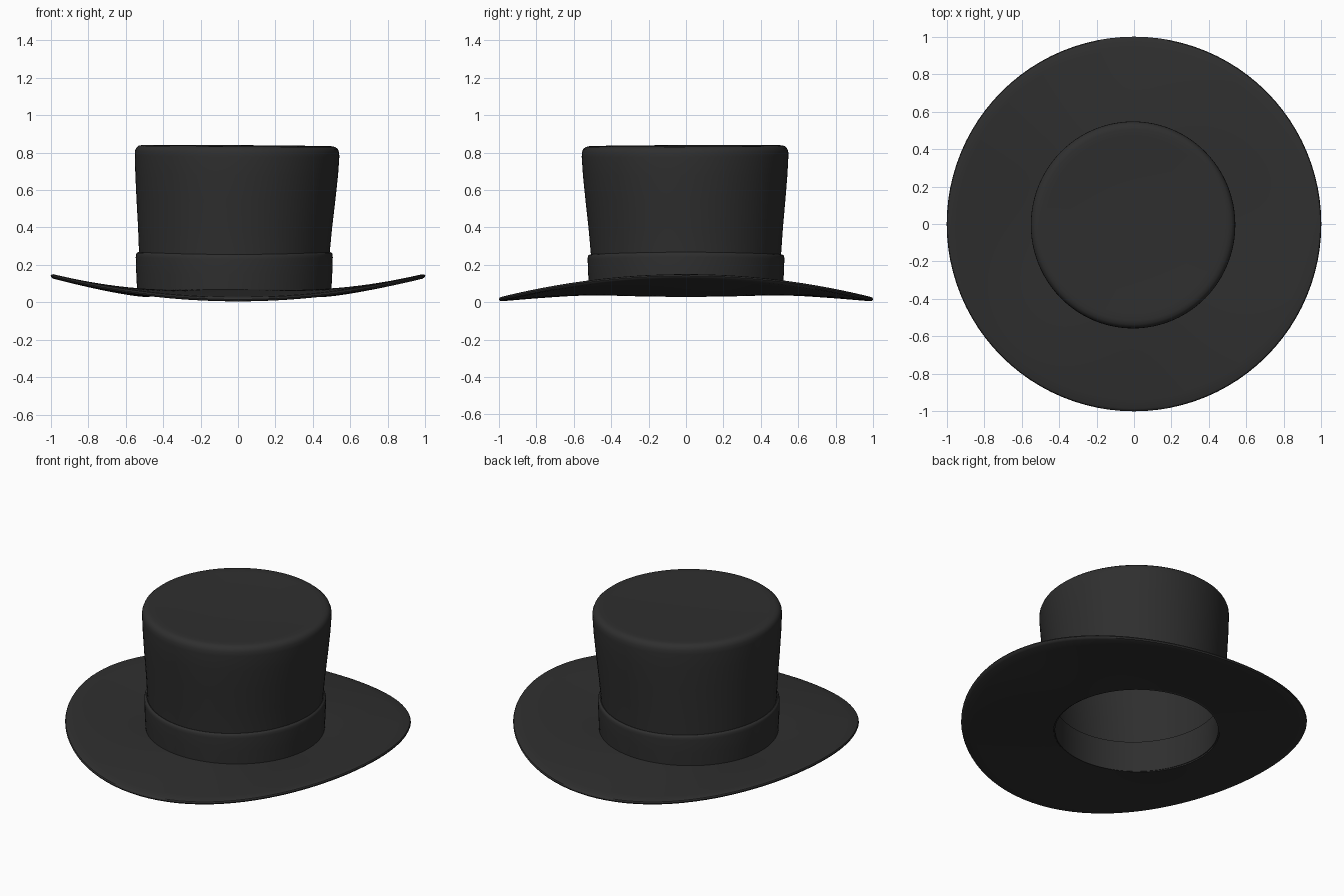
import bpy, bmesh
from math import sin, cos, pi, radians

if "Cube" in bpy.data.objects:
    bpy.data.objects.remove(bpy.data.objects["Cube"])

SEG = 96
felt = bpy.data.materials.new("dark_felt")
felt.diffuse_color = (0.028, 0.028, 0.028, 1)
felt.use_nodes = True
felt.node_tree.nodes["Principled BSDF"].inputs["Base Color"].default_value = felt.diffuse_color


def lathe(name, profile, shape, closed=False):
    """Spin (r, z) points; shape(r, z, angle) gives the final position. r = 0 makes a pole."""
    bm = bmesh.new()
    rings = []
    for r, z in profile:
        n = 1 if r == 0 else SEG
        rings.append([bm.verts.new(shape(r, z, 2 * pi * i / SEG)) for i in range(n)])
    pairs = list(zip(rings, rings[1:]))
    if closed:
        pairs.append((rings[-1], rings[0]))
    for a, b in pairs:
        for i in range(SEG):
            j = (i + 1) % SEG
            corners = [a[i % len(a)], a[j % len(a)], b[j % len(b)], b[i % len(b)]]
            corners = list(dict.fromkeys(corners))
            if len(corners) > 2:
                bm.faces.new(corners)
    bmesh.ops.recalc_face_normals(bm, faces=bm.faces)
    mesh = bpy.data.meshes.new(name)
    bm.to_mesh(mesh)
    bm.free()
    mesh.materials.append(felt)
    ob = bpy.data.objects.new(name, mesh)
    bpy.context.collection.objects.link(ob)
    bpy.ops.object.select_all(action='DESELECT')
    ob.select_set(True)
    bpy.context.view_layer.objects.active = ob
    bpy.ops.object.shade_smooth_by_angle(angle=radians(40))
    return ob


def crown_shape(r, z, a):
    # lower part sits slightly left; upper part is nearly centred
    k = min(max((z - 0.25) / 0.5, 0), 1)
    cx = -0.02 + 0.015 * k
    x, y = r * cos(a), r * (1 + 0.012 * k) * sin(a)
    tilt = k * (-0.007 * x + 0.005 * y)
    return (x + cx, y - 0.005 * k, z + tilt)


def band_shape(r, z, a):
    x, y, z = crown_shape(r, min(z, 0.25), a)[:2] + (z,)
    return (x, y, z + (0.006 * cos(2 * a) if z > 0.15 else 0))


def brim_shape(r, z, a):
    # saddle curve: sides rise, front and back drop
    t = max((r - 0.48) / 0.52, 0)
    c = cos(2 * a)
    inner = 0.05 - 0.005 * c
    outer = 0.079 + 0.063 * c
    cx = -0.02 * (1 - t)
    return (r * cos(a) + cx, r * sin(a), z + inner + (outer - inner) * t ** 1.3)


# Brim: thin saddle-shaped ring with a rounded edge
top = [(0.48 + 0.505 * i / 10, 0.016 - 0.004 * i / 10) for i in range(11)]
edge = [(0.996, 0.008), (1.0, 0), (0.996, -0.008)]
lathe("brim", top + edge + [(r, -z) for r, z in reversed(top)], brim_shape, closed=True)

# Crown: flaring hollow shell with rounded top edge and slightly sunken top
outside = [(0.495, 0.05), (0.502, 0.15), (0.508, 0.25), (0.518, 0.4), (0.531, 0.55),
           (0.541, 0.68), (0.546, 0.78), (0.545, 0.805), (0.538, 0.822), (0.525, 0.833),
           (0.505, 0.837), (0.47, 0.836), (0.35, 0.830), (0.18, 0.826), (0, 0.825)]
inside = [(0, 0.805), (0.35, 0.810), (0.48, 0.815), (0.515, 0.805), (0.526, 0.78),
          (0.521, 0.68), (0.511, 0.55), (0.498, 0.4), (0.488, 0.25), (0.475, 0.05)]
lathe("crown", outside + inside, crown_shape, closed=True)

# Hat band around the crown
band = [(0.498, 0.045), (0.518, 0.05), (0.523, 0.15), (0.526, 0.235), (0.525, 0.25),
        (0.521, 0.258), (0.513, 0.262), (0.503, 0.258), (0.498, 0.15)]
lathe("hat_band", band, band_shape, closed=True)

# Sweatband lining the inside of the opening
sweat = [(0.486, 0.04), (0.472, 0.035), (0.472, 0.15), (0.477, 0.235), (0.492, 0.24)]
lathe("sweatband", sweat, band_shape, closed=True)
